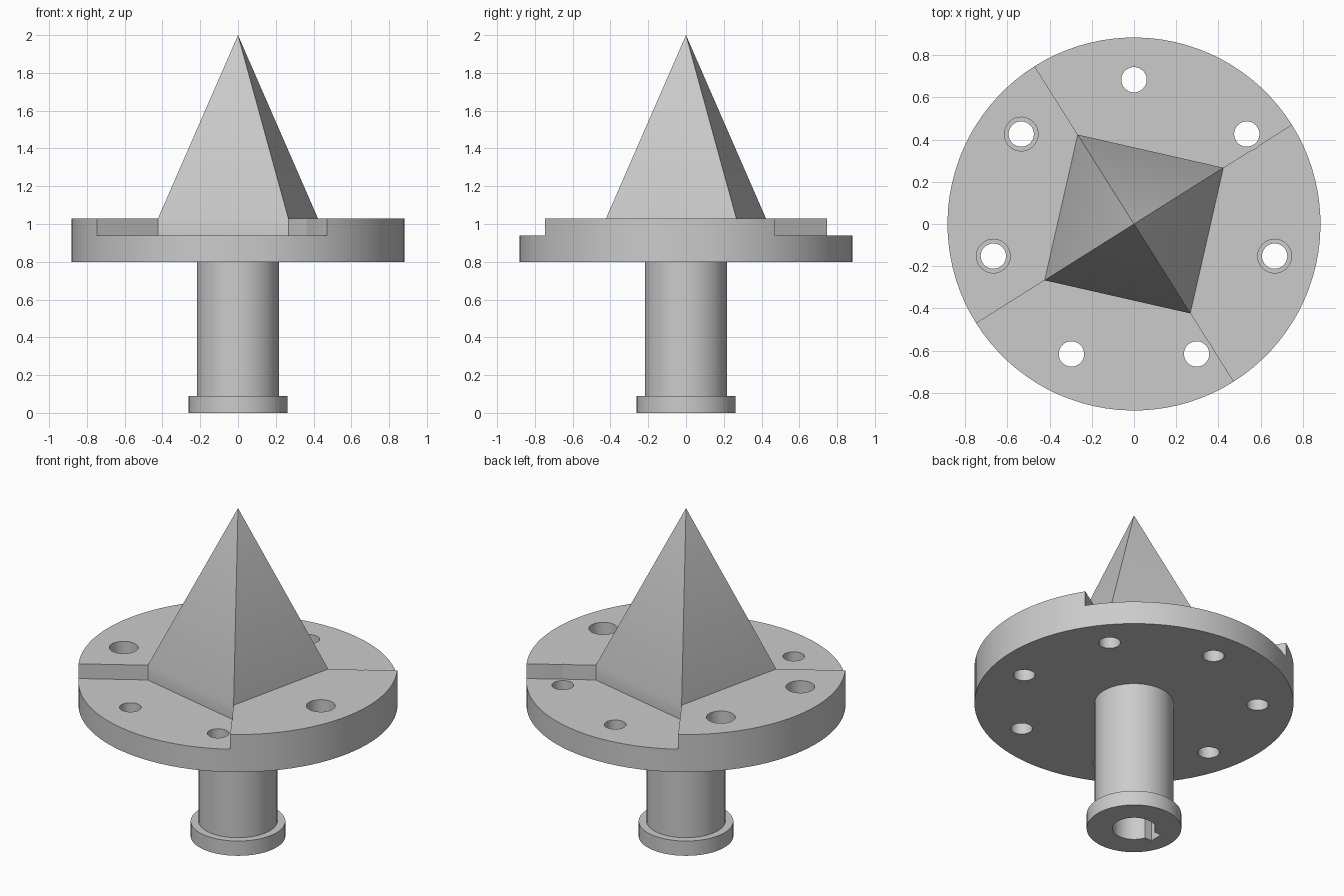
import bpy, bmesh, math

cube = bpy.data.objects.get("Cube")
if cube:
    bpy.data.objects.remove(cube, do_unlink=True)

TURN = math.radians(32.2)      # rotation of the sectors and the spire
DISC_R, HOLE_RING = 0.883, 0.683
FLOOR, STEP, TOP, APEX = 0.8, 0.94, 1.03, 2.0

grey = bpy.data.materials.new("plain grey")
colour = (0.6, 0.6, 0.6, 1)
grey.diffuse_color = colour
grey.use_nodes = True
grey.node_tree.nodes["Principled BSDF"].inputs["Base Color"].default_value = colour


def arc(r, start, sweep, steps, centre=(0, 0)):
    """Points along an arc, end point included."""
    return [(centre[0] + r * math.cos(start + sweep * i / steps),
             centre[1] + r * math.sin(start + sweep * i / steps)) for i in range(steps + 1)]


def circle(r, steps=96, centre=(0, 0)):
    return arc(r, TURN, math.tau, steps, centre)[:-1]


def prism(name, outline, z0, z1, apex=None):
    """Upright solid from an outline, optionally drawn up to a point."""
    bm = bmesh.new()
    base = bm.faces.new([bm.verts.new((x, y, z0)) for x, y in outline])
    lid = bmesh.ops.extrude_face_region(bm, geom=[base], use_keep_orig=True)["geom"]
    bmesh.ops.translate(bm, vec=(0, 0, z1 - z0),
                        verts=[v for v in lid if isinstance(v, bmesh.types.BMVert)])
    if apex:
        top = [f for f in lid if isinstance(f, bmesh.types.BMFace)]
        bmesh.ops.poke(bm, faces=top)["verts"][0].co.z = apex
    bmesh.ops.recalc_face_normals(bm, faces=bm.faces)
    mesh = bpy.data.meshes.new(name)
    bm.to_mesh(mesh)
    bm.free()
    mesh.materials.append(grey)
    obj = bpy.data.objects.new(name, mesh)
    bpy.context.collection.objects.link(obj)
    return obj


def activate(obj):
    bpy.ops.object.select_all(action='DESELECT')
    obj.select_set(True)
    bpy.context.view_layer.objects.active = obj


def cut(obj, cutter):
    """Subtract the cutter and throw it away."""
    activate(obj)
    mod = obj.modifiers.new("cut", 'BOOLEAN')
    mod.operation, mod.solver, mod.object = 'DIFFERENCE', 'EXACT', cutter
    bpy.ops.object.modifier_apply(modifier=mod.name)
    bpy.data.objects.remove(cutter, do_unlink=True)


hole_angles = [math.pi / 2 + math.tau * k / 7 for k in range(7)]


def drill(obj, r):
    """Cut the ring of seven bolt holes."""
    for a in hole_angles:
        centre = (HOLE_RING * math.cos(a), HOLE_RING * math.sin(a))
        cut(obj, prism("cutter", circle(r, 32, centre), FLOOR - 0.1, TOP + 0.1))


# Lower disc with bolt holes
disc = prism("base_disc", circle(DISC_R), FLOOR, STEP)
drill(disc, 0.06)
parts = [disc]

# Two raised quarter sectors with wider holes
for name, quarter in (("left_raised_sector", -1), ("right_raised_sector", 1)):
    outline = [(0, 0)] + arc(DISC_R, TURN + quarter * math.pi / 2, math.pi / 2, 24)
    sector = prism(name, outline, STEP, TOP)
    drill(sector, 0.08)
    parts.append(sector)

# Four-sided spire on a short straight foot
parts.append(prism("spire", circle(0.5, 4), STEP, TOP, APEX))

# Shaft and end collar, both with a keyed bore
half_key = 0.04
edge = math.asin(half_key / 0.12)
bore = arc(0.12, math.pi + edge, math.tau - 2 * edge, 40)
bore += [(-0.16, half_key), (-0.16, -half_key)]
for name, r, z0, z1 in (("shaft", 0.218, 0.09, FLOOR), ("end_collar", 0.262, 0, 0.09)):
    tube = prism(name, circle(r, 64), z0, z1)
    cut(tube, prism("cutter", bore, -0.1, FLOOR + 0.1))
    parts.append(tube)

for obj in parts:
    activate(obj)
    bpy.ops.object.shade_smooth_by_angle(angle=math.radians(30))
